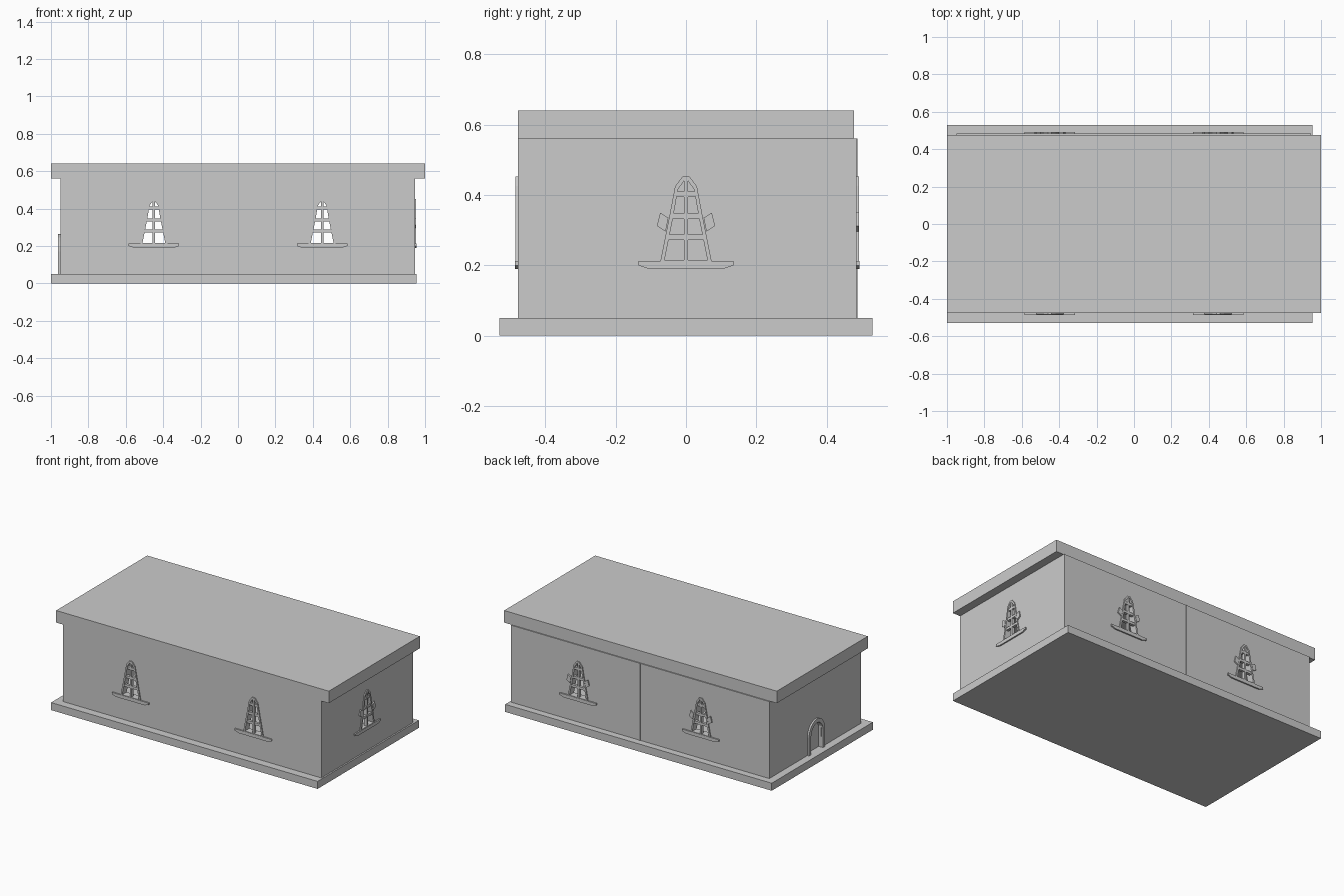
import bpy, bmesh
from math import radians, cos, sin, pi
from mathutils import Matrix

if "Cube" in bpy.data.objects:
    bpy.data.objects.remove(bpy.data.objects["Cube"])


def finish(bm, name):
    bmesh.ops.recalc_face_normals(bm, faces=bm.faces[:])
    me = bpy.data.meshes.new(name)
    bm.to_mesh(me)
    bm.free()
    ob = bpy.data.objects.new(name, me)
    bpy.context.collection.objects.link(ob)
    return ob


def add_prism(bm, pts, d0, d1, m):
    """Extrude an (x, z) outline from depth d0 to d1; local -y points out of the wall."""
    a = [bm.verts.new(m @ Matrix.Translation((x, d0, z)).translation) for x, z in pts]
    b = [bm.verts.new(m @ Matrix.Translation((x, d1, z)).translation) for x, z in pts]
    n = len(pts)
    bm.faces.new(a)
    bm.faces.new(b[::-1])
    for i in range(n):
        j = (i + 1) % n
        bm.faces.new((a[i], b[i], b[j], a[j]))


def add_ring(bm, outer, inner, d0, d1, m):
    """Frame following an outline, closed all round."""
    n = len(outer)
    for i in range(n):
        j = (i + 1) % n
        add_prism(bm, [outer[i], outer[j], inner[j], inner[i]], d0, d1, m)


def rect(x0, x1, z0, z1):
    return [(x0, z0), (x1, z0), (x1, z1), (x0, z1)]


def box(name, x0, x1, y0, y1, z0, z1):
    bm = bmesh.new()
    add_prism(bm, rect(x0, x1, z0, z1), y0, y1, Matrix())
    return finish(bm, name)


def mirrored(half):
    return half + [(-x, z) for x, z in reversed(half)]


def wall_matrix(x, y, turn):
    return Matrix.Translation((x, y, 0)) @ Matrix.Rotation(radians(turn), 4, 'Z')


X0, X1, Y0, Y1 = -0.95, 0.945, -0.477, 0.484
T = 0.04

# Slabs and walls
box("base_slab", -1, 0.955, -0.53, 0.53, 0, 0.05)
box("roof_slab", -1, 1, -0.477, 0.477, 0.56, 0.64)
walls = box("walls", X0, X1, Y0, Y1, 0.05, 0.56)
room = box("room_cutter", X0 + T, X1 - T, Y0 + T, Y1 - T, 0, 0.6)

# Outlines of windows, sills and door
win_out = mirrored([(0.073, 0.21), (0.048, 0.335), (0.031, 0.425), (0.010, 0.452)])
win_in = mirrored([(0.061, 0.215), (0.037, 0.335), (0.023, 0.415), (0.006, 0.440)])
sill = mirrored([(0.105, 0.190), (0.135, 0.200), (0.135, 0.212)])


def arch(r, z0, spring):
    return [(r, z0)] + [(r * cos(pi * i / 10), spring + r * 1.1 * sin(pi * i / 10))
                        for i in range(11)] + [(-r, z0)]


door_out = arch(0.085, 0.05, 0.17)[1:-1]
door_in = arch(0.062, 0.05, 0.17)[1:-1]

places = {
    "front_left": (wall_matrix(-0.45, Y0, 0), False),
    "front_right": (wall_matrix(0.45, Y0, 0), False),
    "back_left": (wall_matrix(-0.45, Y1, 180), True),
    "back_right": (wall_matrix(0.45, Y1, 180), True),
    "right": (wall_matrix(X1, 0, 90), True),
}
door_m = wall_matrix(X0, 0, -90)

# Openings through the walls
bm = bmesh.new()
for m, _ in places.values():
    add_prism(bm, win_in, -0.05, T + 0.03, m)
add_prism(bm, arch(0.062, 0.03, 0.17)[:1] + door_in[1:-1] + [(-0.062, 0.03)], -0.05, 0.02, door_m)
openings = finish(bm, "opening_cutter")
for cutter in (room, openings):
    mod = walls.modifiers.new(cutter.name, 'BOOLEAN')
    mod.operation = 'DIFFERENCE'
    mod.solver = 'EXACT'
    mod.object = cutter
    cutter.hide_render = True
    cutter.hide_viewport = False
    cutter.display_type = 'WIRE'

# Apply the cuts and drop the helpers
bpy.context.view_layer.update()
cut = bpy.data.meshes.new_from_object(walls.evaluated_get(bpy.context.evaluated_depsgraph_get()))
walls.modifiers.clear()
walls.data = cut
for cutter in (room, openings):
    bpy.data.objects.remove(cutter)

# Windows: frame, lattice, sill and side blocks
for label, (m, blocks) in places.items():
    bm = bmesh.new()
    add_ring(bm, win_out, win_in, -0.007, 0.02, m)
    for z, w in ((0.28, 0.050), (0.34, 0.038), (0.402, 0.026)):
        add_prism(bm, rect(-w, w, z - 0.008, z + 0.008), -0.003, 0.015, m)
    add_prism(bm, rect(-0.006, 0.006, 0.21, 0.445), -0.004, 0.016, m)
    if blocks:
        for s in (-1, 1):
            add_prism(bm, [(s * 0.050, 0.335), (s * 0.058, 0.296),
                           (s * 0.083, 0.312), (s * 0.073, 0.350)], -0.008, 0.01, m)
    finish(bm, label + "_window_frame")
    bm = bmesh.new()
    add_prism(bm, sill, -0.009, 0.02, m)
    finish(bm, label + "_window_sill")

# Arched doorway: surround with straight legs
bm = bmesh.new()
for i in range(10):
    add_prism(bm, [door_out[i], door_out[i + 1], door_in[i + 1], door_in[i]], -0.012, 0.02, door_m)
for s in (-1, 1):
    add_prism(bm, rect(min(s * 0.062, s * 0.085), max(s * 0.062, s * 0.085), 0.05, 0.17),
              -0.012, 0.02, door_m)
finish(bm, "door_surround")

# Cover strip over the joint of the back wall panels
box("back_joint_strip", -0.004, 0.004, Y1 - 0.01, Y1 + 0.003, 0.05, 0.56)
